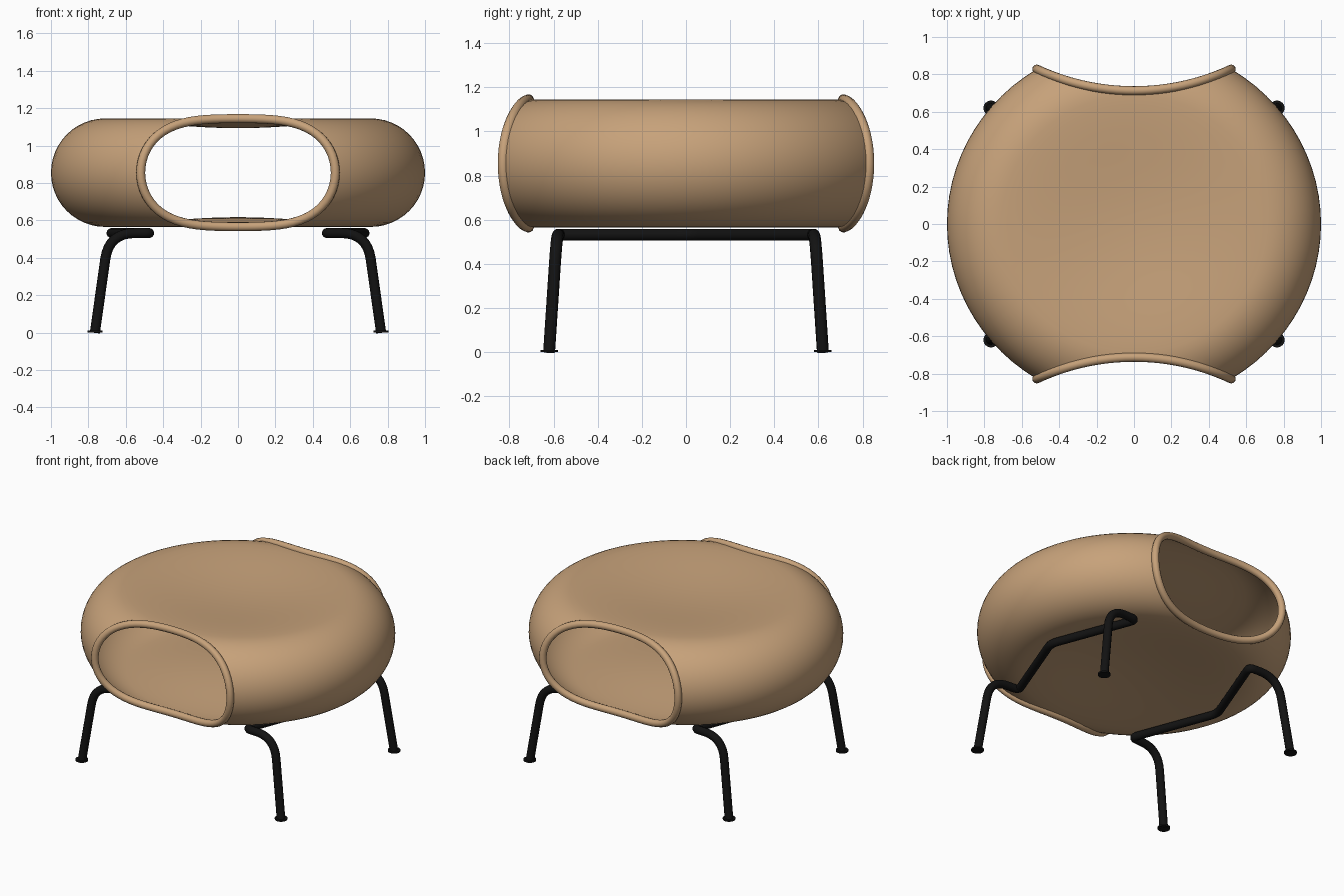
import bpy, bmesh, math
from mathutils import Vector

if "Cube" in bpy.data.objects:
    bpy.data.objects.remove(bpy.data.objects["Cube"])

YS = 0.97                       # slight front-back flattening of the shell
MID, RING, TUBE = 0.855, 0.71, 0.29
CUT_R, CUT_Y = 1.196, 1.931     # upright cylinder that scoops each opening


def material(name, rgb):
    m = bpy.data.materials.new(name)
    m.diffuse_color = (*rgb, 1)
    m.use_nodes = True
    m.node_tree.nodes["Principled BSDF"].inputs["Base Color"].default_value = m.diffuse_color
    return m


tan = material("tan", (0.57, 0.36, 0.195))
black = material("black", (0.006, 0.006, 0.006))


def smooth(ob):
    bpy.ops.object.select_all(action='DESELECT')
    ob.select_set(True)
    bpy.context.view_layer.objects.active = ob
    bpy.ops.object.shade_smooth_by_angle(angle=math.radians(40))


def add_object(name, bm, mat):
    me = bpy.data.meshes.new(name)
    bm.to_mesh(me)
    bm.free()
    ob = bpy.data.objects.new(name, me)
    bpy.context.collection.objects.link(ob)
    me.materials.append(mat)
    return ob


def tube(name, pts, radius, mat, closed=False):
    cu = bpy.data.curves.new(name, 'CURVE')
    cu.dimensions = '3D'
    cu.bevel_depth, cu.bevel_resolution = radius, 4
    cu.use_fill_caps = not closed
    sp = cu.splines.new('POLY')
    sp.points.add(len(pts) - 1)
    for p, co in zip(sp.points, pts):
        p.co = (*co, 1)
    sp.use_cyclic_u = closed
    ob = bpy.data.objects.new(name, cu)
    bpy.context.collection.objects.link(ob)
    cu.materials.append(mat)
    bpy.ops.object.select_all(action='DESELECT')
    ob.select_set(True)
    bpy.context.view_layer.objects.active = ob
    bpy.ops.object.convert(target='MESH')
    smooth(bpy.context.object)


def rounded(pts, cuts, steps=8):
    """Replace each inner corner by a curve starting cut units before it."""
    pts = [Vector(p) for p in pts]
    out = [pts[0]]
    for a, b, c, d in zip(pts, pts[1:], pts[2:], cuts):
        p, q = b + (a - b).normalized() * d, b + (c - b).normalized() * d
        for i in range(steps + 1):
            t = i / steps
            out.append(p * (1 - t) ** 2 + b * 2 * t * (1 - t) + q * t * t)
    return out + [pts[-1]]


# Hollow shell: spun profile with dished top and bottom
half = [(r, TUBE - 0.04 * (1 - (r / RING) ** 2) ** 2)
        for r in [RING * i / 12 for i in range(12)]]
half += [(RING + TUBE * math.sin(a), TUBE * math.cos(a))
         for a in [math.pi / 2 * i / 12 for i in range(13)]]
profile = half + [(r, -h) for r, h in reversed(half[:-1])]
bm = bmesh.new()
vs = [bm.verts.new((r, 0, MID + h)) for r, h in profile]
es = [bm.edges.new(e) for e in zip(vs, vs[1:])]
bmesh.ops.spin(bm, geom=vs + es, axis=(0, 0, 1), cent=(0, 0, 0),
               angle=2 * math.pi, steps=80)
bmesh.ops.remove_doubles(bm, verts=bm.verts, dist=0.0005)
bmesh.ops.dissolve_degenerate(bm, edges=bm.edges, dist=0.0001)
bmesh.ops.recalc_face_normals(bm, faces=bm.faces)
bmesh.ops.scale(bm, vec=(1, YS, 1), verts=bm.verts)
shell = add_object("seat_shell", bm, tan)
solid = shell.modifiers.new("thickness", 'SOLIDIFY')
solid.thickness, solid.offset = 0.012, -1

# Front and back openings
cutters = []
for s in (-1, 1):
    bm = bmesh.new()
    bmesh.ops.create_cone(bm, cap_ends=True, segments=128, radius1=CUT_R,
                          radius2=CUT_R, depth=2)
    bmesh.ops.translate(bm, vec=(0, s * CUT_Y, MID), verts=bm.verts)
    bmesh.ops.scale(bm, vec=(1, YS, 1), verts=bm.verts)
    cutter = add_object("opening_cutter", bm, tan)
    cutter.hide_render = True
    cutters.append(cutter)
    mod = shell.modifiers.new("opening", 'BOOLEAN')
    mod.operation, mod.object, mod.solver = 'DIFFERENCE', cutter, 'EXACT'
bpy.context.view_layer.objects.active = shell
for mod in list(shell.modifiers):
    bpy.ops.object.modifier_apply(modifier=mod.name)
for c in cutters:
    bpy.data.objects.remove(c)
smooth(shell)

# Rolled rims following the edge of each opening
y1 = (1 + CUT_Y ** 2 - CUT_R ** 2) / (2 * CUT_Y)
xm = math.sqrt(1 - y1 * y1)
for s, side in ((-1, "front"), (1, "back")):
    pts = []
    for i in range(72):
        u = 2 * math.pi * i / 72
        x = xm * math.cos(u)
        y = CUT_Y - math.sqrt(CUT_R ** 2 - x * x)
        k = min(1, (math.hypot(x, y) - RING) / TUBE)
        z = TUBE * math.sqrt(max(0, 1 - k * k))
        pts.append((x, s * y * YS, MID + math.copysign(z, math.sin(u))))
    tube(side + "_rim", pts, 0.024, tan, True)

# Bent tube leg frames, one per side, with foot pads
leg = [(0.765, 0.62, 0.0), (0.69, 0.585, 0.532), (0.465, 0.575, 0.532)]
path = leg + [(0.685, 0, 0.532)] + [(x, -y, z) for x, y, z in reversed(leg)]
for s, side in ((-1, "left"), (1, "right")):
    pts = rounded([(s * x, y, z) for x, y, z in path],
                  (0.14, 0.04, 0.05, 0.04, 0.14))
    tube(side + "_leg_frame", pts, 0.027, black)
    for t, end in ((-1, "front"), (1, "back")):
        bpy.ops.mesh.primitive_cylinder_add(
            vertices=24, radius=0.04, depth=0.01,
            location=(s * 0.765, t * 0.62, 0.005))
        pad = bpy.context.object
        pad.name = f"{end}_{side}_foot_pad"
        pad.data.materials.append(black)
        smooth(pad)
